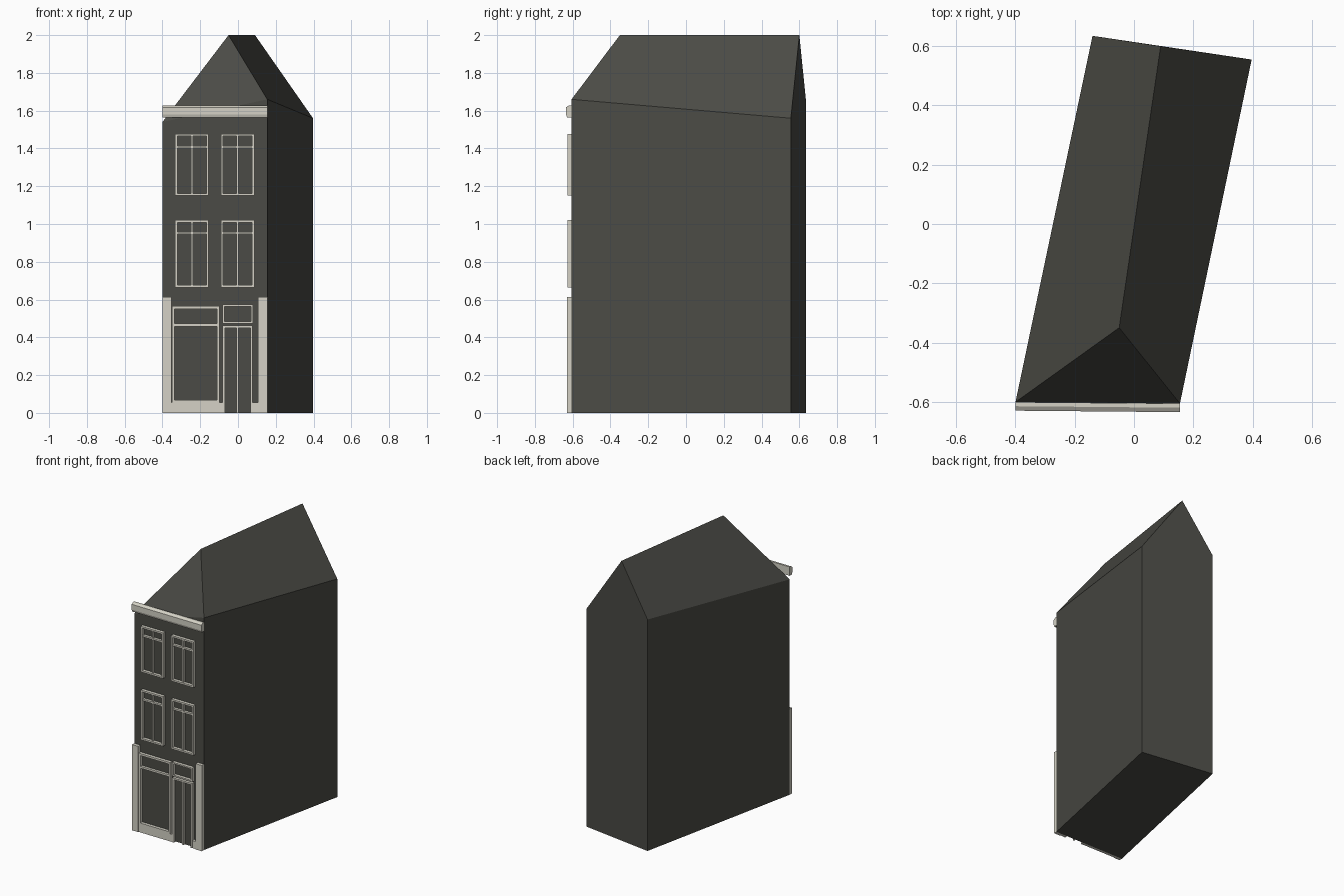
import bpy

cube = bpy.data.objects.get("Cube")
if cube:
    bpy.data.objects.remove(cube, do_unlink=True)


def make_material(name, colour):
    mat = bpy.data.materials.new(name)
    mat.use_nodes = True
    mat.diffuse_color = (*colour, 1)
    mat.node_tree.nodes["Principled BSDF"].inputs["Base Color"].default_value = (*colour, 1)
    return mat


dark = make_material("dark olive grey", (0.07, 0.07, 0.06))
cream = make_material("cream trim", (0.66, 0.64, 0.56))

LEFT, RIGHT = -0.4, 0.155


def front_y(x):
    """The street wall is turned very slightly."""
    return -0.601 - 0.009 * (x - LEFT)


def make_object(name, verts, faces, mat):
    mesh = bpy.data.meshes.new(name)
    mesh.from_pydata(verts, [], faces)
    mesh.materials.append(mat)
    obj = bpy.data.objects.new(name, mesh)
    bpy.context.collection.objects.link(obj)
    return obj


def extrude_profile(name, x0, x1, profile):
    """Sweep a (depth, z) profile along the street wall."""
    n = len(profile)
    verts = [(x, front_y(x) - d, z) for x in (x0, x1) for d, z in profile]
    faces = [(i, i + n, (i + 1) % n + n, (i + 1) % n) for i in range(n)]
    faces += [tuple(range(n)), tuple(reversed(range(n, 2 * n)))]
    return make_object(name, verts, faces, cream)


def bar(name, x0, x1, z0, z1, depth=0.022):
    return extrude_profile(name, x0, x1, [(0, z0), (depth, z0), (depth, z1), (0, z1)])


def frame(name, x0, x1, z0, z1, t=0.012, mullion=False, transom=None, bottom=True):
    """Rectangular frame with optional glazing bars."""
    bar(name + "_side_a", x0, x0 + t, z0, z1)
    bar(name + "_side_b", x1 - t, x1, z0, z1)
    bar(name + "_head", x0 + t, x1 - t, z1 - t, z1)
    if bottom:
        bar(name + "_sill", x0 + t, x1 - t, z0, z0 + t)
    if mullion:
        mid = (x0 + x1) / 2
        bar(name + "_mullion", mid - t * 0.45, mid + t * 0.45, z0, z1 - t, 0.016)
    if transom:
        bar(name + "_transom", x0 + t, x1 - t, transom - t / 2, transom + t / 2, 0.018)


# House body: corners run front left, front right, back right, back left
corners = [(LEFT, front_y(LEFT), 1.54), (RIGHT, front_y(RIGHT), 1.66),
           (0.397, 0.555, 1.56), (-0.14, 0.635, 1.655)]
body = [(x, y, 0) for x, y, z in corners] + corners
body += [(-0.05, -0.35, 2), (0.09, 0.6, 2)]
make_object("house_body", body,
            [(3, 2, 1, 0), (0, 1, 5, 4), (1, 2, 6, 5), (3, 0, 4, 7),
             (2, 3, 7, 9, 6), (4, 5, 8), (5, 6, 9, 8), (7, 4, 8, 9)], dark)

# Cornice
extrude_profile("cornice", LEFT, RIGHT,
                [(0, 1.565), (0.024, 1.565), (0.029, 1.58), (0.029, 1.618),
                 (0.014, 1.628), (0, 1.628)])

# Upper windows, two per storey
for storey, z0, z1, transom in (("first", 0.665, 1.021, 0.952),
                                ("second", 1.15, 1.477, 1.408)):
    for side, x0 in (("right", -0.333), ("left", -0.091)):
        frame(f"{storey}_floor_window_{side}", x0, x0 + 0.178, z0, z1,
              mullion=True, transom=transom)

# Shop front: pilasters, plinths, window and door
for side, x0, x1 in (("right", LEFT, -0.352), ("left", 0.105, RIGHT)):
    bar("pilaster_" + side, x0, x1, 0, 0.613, 0.024)
bar("plinth_window", -0.352, -0.082, 0, 0.054, 0.02)
bar("plinth_door", 0.077, 0.105, 0, 0.054, 0.02)
frame("shop_window", -0.35, -0.098, 0.054, 0.565, t=0.014, transom=0.465)
frame("door_frame", -0.082, 0.077, 0, 0.462, mullion=True, bottom=False)
frame("door_light", -0.082, 0.079, 0.473, 0.573, t=0.01)
